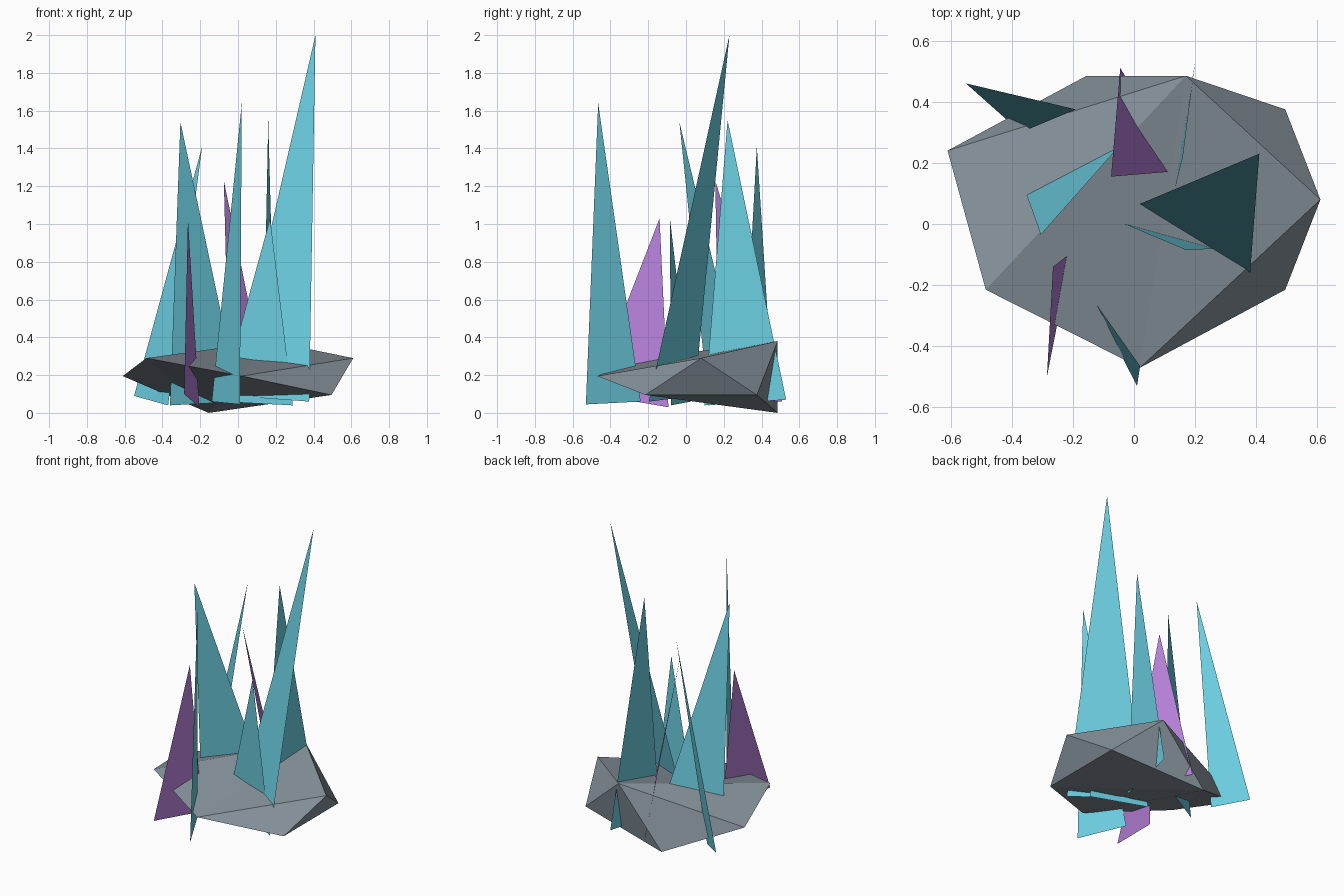
import bpy

if "Cube" in bpy.data.objects:
    bpy.data.objects.remove(bpy.data.objects["Cube"])


def material(name, rgb):
    mat = bpy.data.materials.new(name)
    mat.diffuse_color = (*rgb, 1)
    mat.use_nodes = True
    mat.node_tree.nodes["Principled BSDF"].inputs["Base Color"].default_value = mat.diffuse_color
    return mat


def mesh_object(name, verts, faces, mat):
    mesh = bpy.data.meshes.new(name)
    mesh.from_pydata(verts, [], faces)
    mesh.validate()
    mesh.materials.append(mat)
    obj = bpy.data.objects.new(name, mesh)
    bpy.context.collection.objects.link(obj)
    return obj


slate = material("slate", (0.24, 0.29, 0.33))
cyan = material("cyan_crystal", (0.15, 0.62, 0.75))
purple = material("purple_crystal", (0.47, 0.22, 0.70))

# Faceted base rock: a high back peak and a low back foot, both fanned to the rim
peak, foot = (0.17, 0.485, 0.38), (-0.155, 0.485, 0.0)
rim = [(-0.61, 0.24, 0.195), (-0.485, -0.215, 0.29), (0.02, -0.47, 0.195),
       (0.61, 0.08, 0.29), (0.495, -0.215, 0.095), (0.495, 0.375, 0.095)]
P, Q, A, D, E, F, G, H = range(8)
mesh_object("base_rock", [peak, foot] + rim, [
    (P, A, D), (P, D, E), (P, E, F), (P, F, H),       # top
    (Q, D, A), (Q, E, D), (Q, G, E), (Q, H, G),       # underside
    (E, G, F), (G, H, F), (P, H, Q), (P, Q, A),       # sides
], slate)

# Flat pointed crystal shards: tip and the two base corners
shards = [
    ("tall_shard", cyan, (0.41, 0.23, 2.0), (-0.03, 0.045, 0.09), (0.377, -0.197, 0.06)),
    ("back_shard", cyan, (0.16, 0.22, 1.55), (0.13, 0.098, 0.04), (0.20, 0.53, 0.07)),
    ("short_shard", cyan, (0.17, -0.085, 1.03), (-0.095, 0.027, 0.06), (0.29, -0.08, 0.04)),
    ("middle_shard", cyan, (-0.305, -0.035, 1.54), (-0.36, 0.12, 0.04), (0.01, 0.32, 0.06)),
    ("front_shard", cyan, (0.02, -0.465, 1.64), (-0.139, -0.24, 0.06), (0.01, -0.53, 0.045)),
    ("left_shard", cyan, (-0.19, 0.375, 1.41), (-0.55, 0.46, 0.09), (-0.37, 0.30, 0.04)),
    ("front_purple_shard", purple, (-0.265, -0.14, 1.03), (-0.285, -0.5, 0.1), (-0.205, -0.093, 0.03)),
    ("back_purple_shard", purple, (-0.075, 0.155, 1.23), (0.165, 0.175, 0.05), (-0.045, 0.51, 0.06)),
]
for name, mat, tip, left, right in shards:
    mesh_object(name, [tip, left, right], [(0, 1, 2)], mat)
